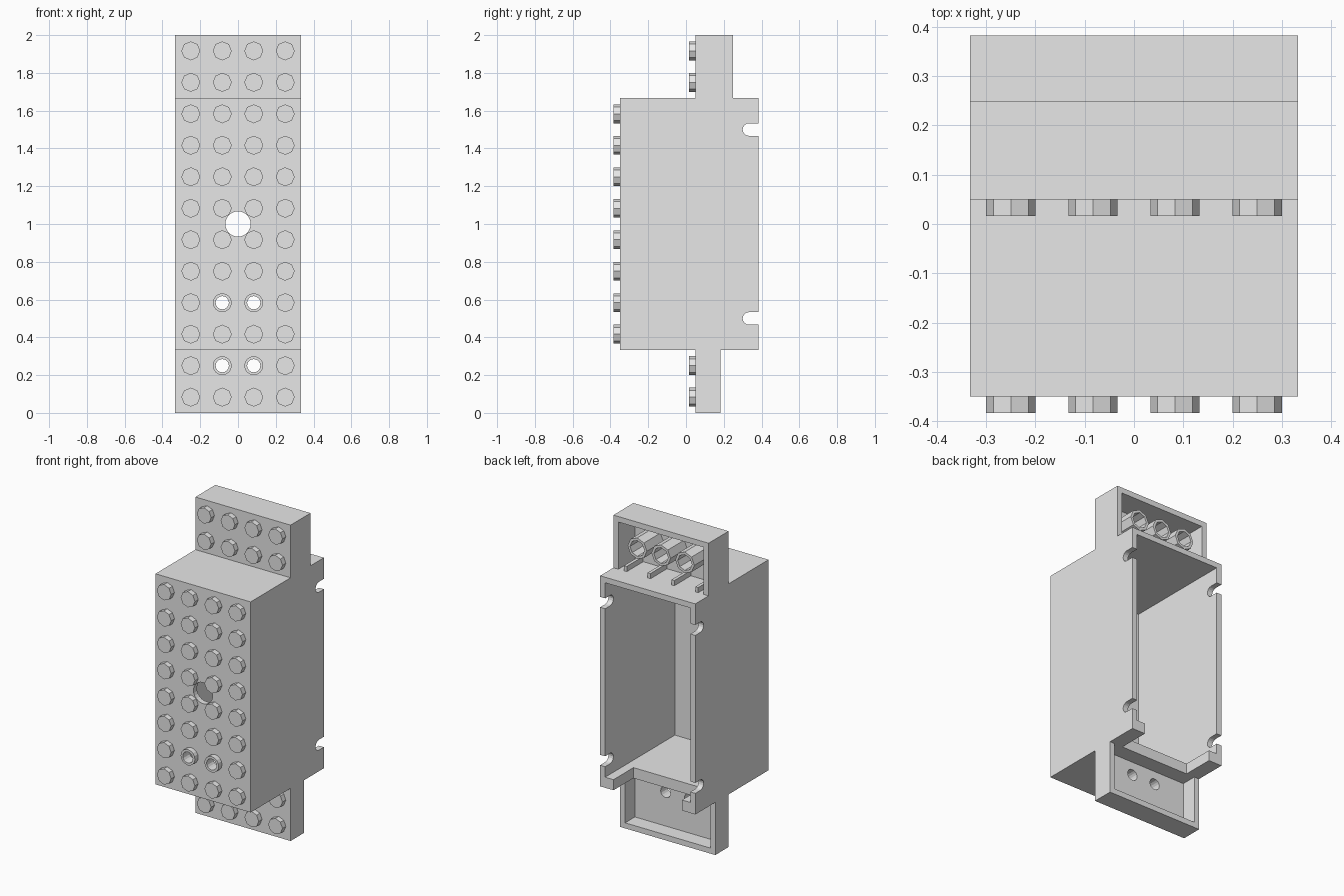
import bpy, bmesh, math
from mathutils import Matrix, Vector

cube = bpy.data.objects.get("Cube")
if cube:
    bpy.data.objects.remove(cube, do_unlink=True)

# One plain grey plastic
grey = bpy.data.materials.new("light_grey_plastic")
grey.use_nodes = True
COLOR = (0.8, 0.8, 0.8, 1)
grey.diffuse_color = COLOR
grey.node_tree.nodes["Principled BSDF"].inputs["Base Color"].default_value = COLOR

UNIT = 1 / 6          # stud spacing
HALF = 2 * UNIT       # half width of the body
WALL = 0.035
FRONT, PLATE, BACK = -0.35, 0.05, 0.383
LOW, HIGH = 2 * UNIT, 10 * UNIT
LOWER_BACK, UPPER_BACK = 0.183, 0.25
STUD_R, STUD_H = 0.05, UNIT / 5


def finish(name, bm):
    bmesh.ops.recalc_face_normals(bm, faces=bm.faces)
    mesh = bpy.data.meshes.new(name)
    bm.to_mesh(mesh)
    bm.free()
    mesh.materials.append(grey)
    obj = bpy.data.objects.new(name, mesh)
    bpy.context.collection.objects.link(obj)
    return obj


def add_box(bm, x, y, z):
    size = [b - a for a, b in (x, y, z)]
    mid = Vector([(a + b) / 2 for a, b in (x, y, z)])
    bmesh.ops.create_cube(bm, size=1, matrix=Matrix.Translation(mid) @ Matrix.Diagonal((*size, 1)))


def box(name, x, y, z):
    bm = bmesh.new()
    add_box(bm, x, y, z)
    return finish(name, bm)


def rods(name, spots, y0, y1, radius, sides):
    """Cylinders running front to back at each (x, z) spot."""
    bm = bmesh.new()
    for x, z in spots:
        place = Matrix.Translation((x, (y0 + y1) / 2, z)) @ Matrix.Rotation(math.pi / 2, 4, 'X')
        bmesh.ops.create_cone(bm, cap_ends=True, segments=sides, radius1=radius,
                              radius2=radius, depth=y1 - y0, matrix=place)
    return finish(name, bm)


def slot(name, z, radius=0.033):
    """Round-ended slot across the whole width, open to the back."""
    centre = BACK - 0.05
    profile = [(BACK + 0.1, z - radius)]
    for i in range(9):
        a = -math.pi / 2 - math.pi * i / 8
        profile.append((centre + radius * math.cos(a), z + radius * math.sin(a)))
    profile.append((BACK + 0.1, z + radius))
    bm = bmesh.new()
    face = bm.faces.new([bm.verts.new((-0.5, y, h)) for y, h in profile])
    moved = bmesh.ops.extrude_face_region(bm, geom=[face])["geom"]
    bmesh.ops.translate(bm, vec=(1, 0, 0),
                        verts=[g for g in moved if isinstance(g, bmesh.types.BMVert)])
    return finish(name, bm)


def cut(obj, *cutters):
    bpy.context.view_layer.objects.active = obj
    for cutter in cutters:
        cutter.hide_render = True
        mod = obj.modifiers.new("cut", 'BOOLEAN')
        mod.operation, mod.solver, mod.object = 'DIFFERENCE', 'EXACT', cutter
        bpy.ops.object.modifier_apply(modifier=mod.name)
        bpy.data.objects.remove(cutter, do_unlink=True)


WIDTH = (-HALF, HALF)
INNER = (-HALF + WALL, HALF - WALL)
columns = [(i - 1.5) * UNIT for i in range(4)]
rows = [(i + 0.5) * UNIT for i in range(12)]
holes = [(x, rows[r]) for r in (1, 3) for x in columns[1:3]]


def hole_cutter():
    return rods("hole_cutter", holes, -0.5, 0.5, 0.035, 16)


# Main housing, hollow and open at the back
housing = box("main_housing", WIDTH, (FRONT, BACK), (LOW, HIGH))
cut(housing,
    box("cavity", INNER, (FRONT + WALL, 0.6), (LOW + 0.067, HIGH - WALL)),
    box("floor_notch", (-0.24, 0.24), (LOWER_BACK, 0.6), (LOW - 0.1, LOW + 0.1)),
    slot("low_slot", 0.5), slot("high_slot", 1.5),
    rods("centre_hole", [(0, 1)], -0.5, 0, 0.067, 24),
    rods("front_holes", holes[2:], -0.5, 0, 0.035, 16))

# Upper bracket with its tubes and ribs
upper = box("upper_bracket", WIDTH, (PLATE, UPPER_BACK), (HIGH, 2))
cut(upper, box("upper_recess", INNER, (PLATE + WALL, 0.5), (HIGH - 0.1, 2 - WALL)))

tube_spots = [(i * UNIT, 11 * UNIT) for i in (-1, 0, 1)]
tubes = rods("bracket_tubes", tube_spots, PLATE + WALL, UPPER_BACK, 0.067, 8)
cut(tubes, rods("tube_bores", tube_spots, PLATE + WALL + 0.002, 0.5, 0.05, 8))

bm = bmesh.new()
for x in columns:
    add_box(bm, (x - 0.01, x + 0.01), (PLATE + WALL, UPPER_BACK), (HIGH, HIGH + 0.033))
finish("bracket_ribs", bm)

# Lower bracket
lower = box("lower_bracket", WIDTH, (PLATE, LOWER_BACK), (0, LOW))
cut(lower, box("lower_recess", INNER, (PLATE + WALL, 0.5), (WALL, LOW + 0.1)), hole_cutter())

# Studs: the outer rows sit on the brackets, the rest on the housing
for name, surface, span in (("lower_studs", PLATE, rows[:2]),
                            ("housing_studs", FRONT, rows[2:10]),
                            ("upper_studs", PLATE, rows[10:])):
    spots = [(x, z) for z in span for x in columns if (x, z) not in holes]
    rods(name, spots, surface - STUD_H, surface, STUD_R, 8)
    hollow = [s for s in holes if s[1] in span]
    if hollow:
        ring = rods("hollow_" + name, hollow, surface - STUD_H, surface, STUD_R, 16)
        cut(ring, hole_cutter())
